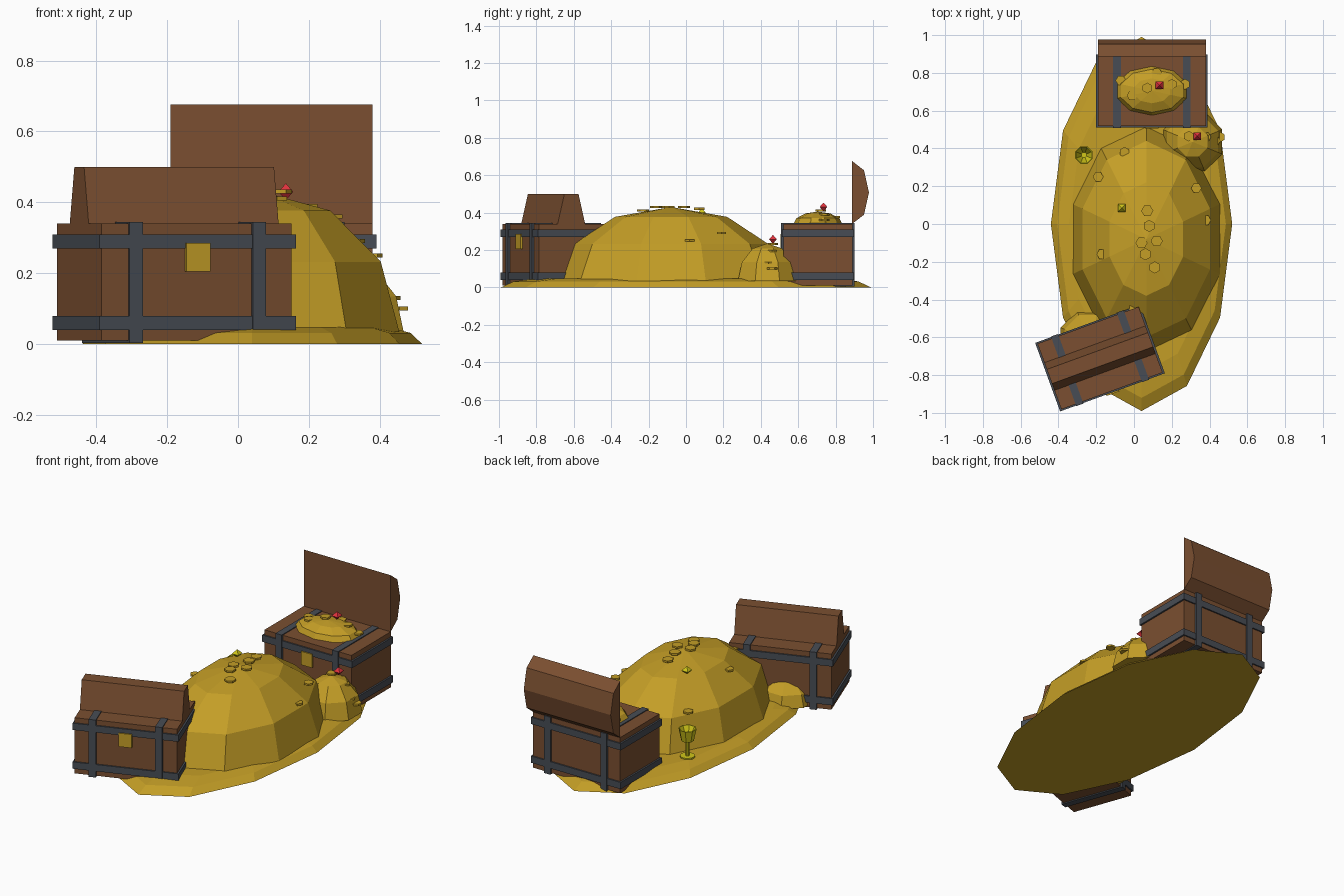
import bpy, bmesh, math
from mathutils import Matrix, Vector

if "Cube" in bpy.data.objects:
    bpy.data.objects.remove(bpy.data.objects["Cube"])


def material(name, rgb):
    m = bpy.data.materials.new(name)
    m.diffuse_color = [c / 12.92 if c < 0.04 else ((c + 0.055) / 1.055) ** 2.4 for c in rgb] + [1]
    m.use_nodes = True
    m.node_tree.nodes["Principled BSDF"].inputs["Base Color"].default_value = m.diffuse_color
    return m


GOLD = material("gold", (0.77, 0.62, 0.15))
BROWN = material("brown wood", (0.48, 0.31, 0.19))
IRON = material("dark iron", (0.28, 0.30, 0.33))
RED = material("ruby red", (0.88, 0.20, 0.24))
BLUE = material("slate gem", (0.24, 0.25, 0.32))
YELLOW = material("bright yellow", (0.82, 0.78, 0.10))


def finish(name, bm, mat, matrix=None):
    bmesh.ops.recalc_face_normals(bm, faces=bm.faces)
    me = bpy.data.meshes.new(name)
    bm.to_mesh(me)
    bm.free()
    me.materials.append(mat)
    ob = bpy.data.objects.new(name, me)
    bpy.context.collection.objects.link(ob)
    if matrix:
        ob.matrix_world = matrix
    return ob


def lathe(name, mat, sides, center, rx, ry, profile, phase=0.0, cap=True):
    """Stack of elliptical rings; profile holds (radius factor, z); radius 0 makes a tip."""
    bm = bmesh.new()
    rings = []
    for f, z in profile:
        if f == 0:
            rings.append([bm.verts.new((center[0], center[1], z))])
            continue
        ring = []
        for i in range(sides):
            a = 2 * math.pi * (i + phase) / sides
            ring.append(bm.verts.new((center[0] + rx * f * math.cos(a),
                                      center[1] + ry * f * math.sin(a), z)))
        rings.append(ring)
    for a, b in zip(rings, rings[1:]):
        for i in range(sides):
            j = (i + 1) % sides
            quad = [a[i % len(a)], a[j % len(a)], b[j % len(b)], b[i % len(b)]]
            bm.faces.new(list(dict.fromkeys(quad)))
    if cap:
        for r in (rings[0], rings[-1]):
            if len(r) > 2:
                bm.faces.new(r)
    return finish(name, bm, mat)


def mound(name, sides, center, rx, ry, z, h, phase=0.0):
    profile = [(math.cos(math.radians(a)), z + h * math.sin(math.radians(a))) for a in (0, 30, 60)]
    lathe(name, GOLD, sides, center, rx, ry, profile + [(0, z + h)], phase)


def box(name, mat, size, loc, matrix):
    bm = bmesh.new()
    bmesh.ops.create_cube(bm, size=1, matrix=Matrix.Translation(loc) @ Matrix.Diagonal((*size, 1)))
    return finish(name, bm, mat, matrix)


def prism(name, mat, profile, half, matrix):
    """Extrude a (y, z) profile along x."""
    bm = bmesh.new()
    left = [bm.verts.new((-half, y, z)) for y, z in profile]
    right = [bm.verts.new((half, y, z)) for y, z in profile]
    bm.faces.new(left)
    bm.faces.new(right)
    n = len(profile)
    for i in range(n):
        j = (i + 1) % n
        bm.faces.new((left[i], left[j], right[j], right[i]))
    return finish(name, bm, mat, matrix)


def chest(label, center, angle, lid_profile):
    m = Matrix.Translation((*center, 0)) @ Matrix.Rotation(math.radians(angle), 4, 'Z')
    box(label + "_body", BROWN, (0.57, 0.37, 0.33), (0, 0, 0.175), m)
    for i, z in enumerate((0.06, 0.29)):
        box(f"{label}_band_{i}", IRON, (0.59, 0.386, 0.04), (0, 0, z), m)
    for i, x in enumerate((-0.185, 0.185)):
        box(f"{label}_strap_{i}", IRON, (0.04, 0.392, 0.341), (x, 0, 0.1745), m)
    box(label + "_lock", GOLD, (0.072, 0.012, 0.08), (0, -0.194, 0.245), m)
    prism(label + "_lid", BROWN, lid_profile, 0.285, m)


# Gold heaps
lathe("gold_base", GOLD, 12, (0.04, 0), 0.48, 0.99,
      [(1, 0), (0.93, 0.032), (0.8, 0.048), (0, 0.052)])
mound("main_mound", 10, (0.065, -0.08), 0.41, 0.60, 0.035, 0.395, 0.5)
mound("right_mound", 8, (0.31, 0.435), 0.17, 0.17, 0.035, 0.2, 0.5)
mound("left_mound", 8, (-0.24, -0.61), 0.16, 0.16, 0.02, 0.14, 0.5)
mound("chest_gold", 10, (0.095, 0.705), 0.20, 0.132, 0.335, 0.07, 0.5)

# Chests: shut one at the front, open one at the back with its arched lid raised
chest("front_chest", (-0.18, -0.71), 20,
      [(-0.078, 0.34), (-0.04, 0.5), (0.04, 0.5), (0.078, 0.34)])
arch = [(0.183 + 0.09 * math.cos(a), 0.5075 + 0.168 * math.sin(a))
        for a in (math.radians(45 * k) for k in range(-2, 3))]
chest("back_chest", (0.095, 0.705), 0, arch)

# Goblet
g = (-0.265, 0.365)
lathe("goblet_foot", YELLOW, 8, g, 0.042, 0.042, [(1, 0.04), (1, 0.055)], 0.5)
lathe("goblet_stem", YELLOW, 8, g, 0.01, 0.01, [(1, 0.05), (1, 0.15)], 0.5)
lathe("goblet_cup", YELLOW, 8, g, 0.05, 0.05,
      [(0, 0.14), (0.7, 0.145), (1, 0.215), (0.9, 0.215), (0.3, 0.155), (0, 0.155)], 0.5)

# Loose gems
for i, (x, y, z, mat) in enumerate([(0.135, 0.735, 0.43, RED), (0.335, 0.465, 0.257, RED),
                                    (0.26, -0.3, 0.297, RED), (0.24, -0.345, 0.295, BLUE),
                                    (-0.065, 0.085, 0.4, YELLOW)]):
    lathe(f"gem_{i}", mat, 4, (x, y), 0.029, 0.029, [(0, z - 0.024), (1, z), (0, z + 0.024)], 0.5)

# Scattered coins
coins = [(0.07, 0.07, 0.42), (0.08, -0.01, 0.43), (0.04, -0.1, 0.43), (0.06, -0.16, 0.43),
         (0.12, -0.09, 0.43), (0.11, -0.23, 0.41),
         (-0.19, 0.25, 0.25), (-0.05, 0.38, 0.24), (0.33, 0.19, 0.29), (0.0, -0.44, 0.31),
         (-0.17, -0.16, 0.34), (0.21, -0.52, 0.155), (0.38, 0.02, 0.25),
         (0.07, 0.72, 0.41), (0.12, 0.80, 0.375), (0.2, 0.74, 0.39), (-0.01, 0.68, 0.39),
         (0.27, 0.74, 0.36), (-0.07, 0.76, 0.36),
         (0.29, 0.465, 0.232), (0.38, 0.46, 0.195), (0.455, 0.46, 0.10), (0.43, 0.44, 0.13)]
for i, (x, y, z) in enumerate(coins):
    r = 0.032 if i < 6 else 0.028
    lathe(f"coin_{i}", GOLD, 6, (x, y), r, r, [(1, z - 0.005), (1, z + 0.006)], 0.5 * (i % 2))
